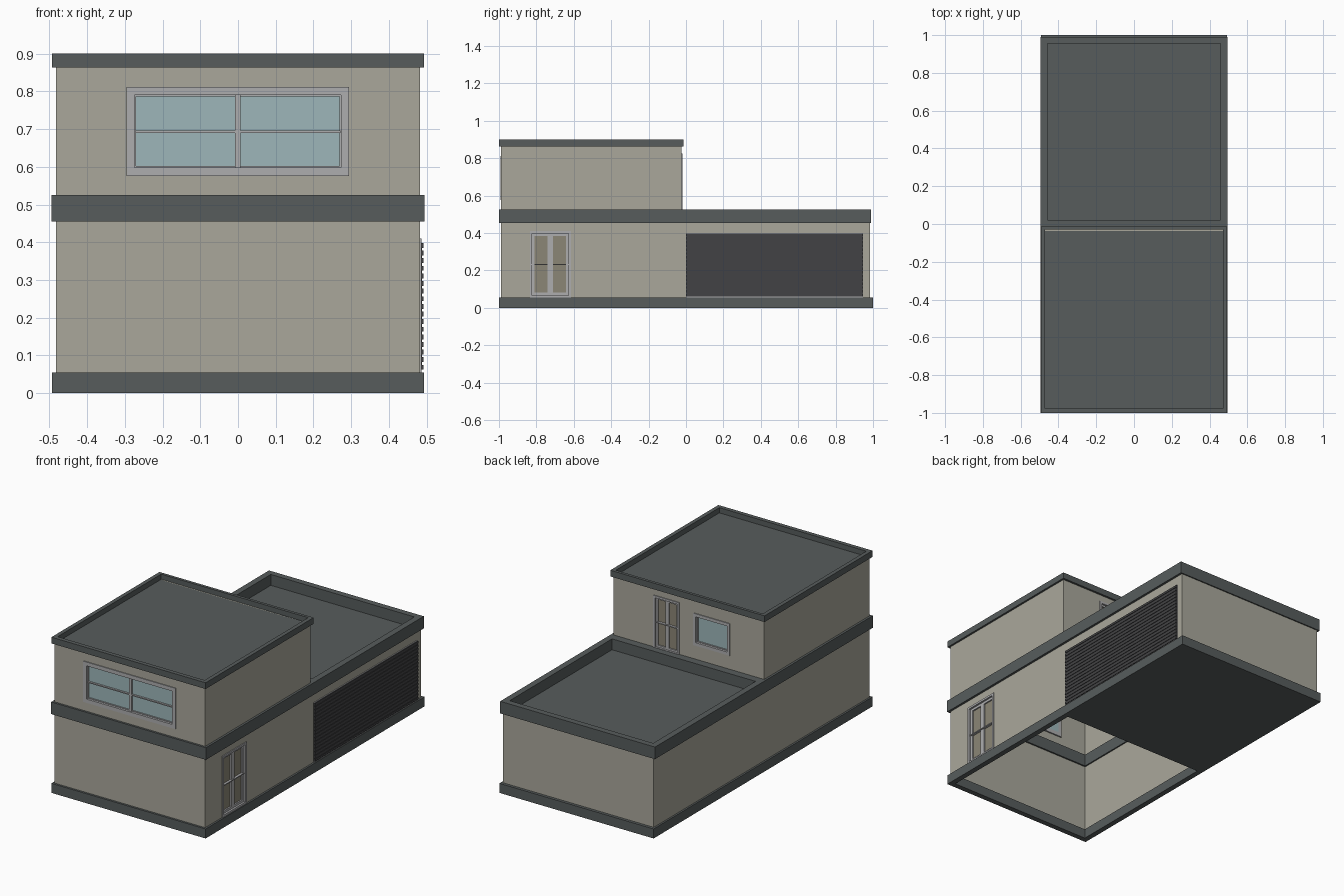
import bpy
import bmesh

if "Cube" in bpy.data.objects:
    bpy.data.objects.remove(bpy.data.objects["Cube"])


def material(name, r, g, b):
    m = bpy.data.materials.new(name)
    m.diffuse_color = (r, g, b, 1)
    m.use_nodes = True
    m.node_tree.nodes["Principled BSDF"].inputs["Base Color"].default_value = m.diffuse_color
    return m


WALL = material("wall_plaster", 0.40, 0.39, 0.33)
TRIM = material("dark_trim", 0.095, 0.108, 0.108)
FRAME = material("grey_frame", 0.42, 0.42, 0.43)
GLASS = material("blue_glass", 0.34, 0.47, 0.49)
PANEL = material("taupe_panel", 0.26, 0.24, 0.18)
SHUTTER = material("shutter_dark", 0.055, 0.055, 0.058)


def place(axis, d, u, v):
    return {"x": (d, u, v), "y": (u, d, v), "z": (u, v, d)}[axis]


def finish(name, bm, mat):
    bmesh.ops.recalc_face_normals(bm, faces=bm.faces)
    me = bpy.data.meshes.new(name)
    bm.to_mesh(me)
    bm.free()
    me.materials.append(mat)
    ob = bpy.data.objects.new(name, me)
    bpy.context.collection.objects.link(ob)
    return ob


def slab(name, axis, d0, d1, rect, mat):
    """Box: a rectangle (u0, v0, u1, v1) given depth along an axis."""
    bm = bmesh.new()
    u0, v0, u1, v1 = rect
    a, b = place(axis, d0, u0, v0), place(axis, d1, u1, v1)
    bmesh.ops.create_cube(bm, size=1)
    for v in bm.verts:
        v.co = [b[i] if v.co[i] > 0 else a[i] for i in range(3)]
    return finish(name, bm, mat)


def ring(name, axis, d0, d1, outer, inner, mat):
    """Rectangular plate with a rectangular opening."""
    bm = bmesh.new()
    loops = []
    for (u0, v0, u1, v1), d in ((outer, d0), (outer, d1), (inner, d1), (inner, d0)):
        pts = ((u0, v0), (u1, v0), (u1, v1), (u0, v1))
        loops.append([bm.verts.new(place(axis, d, u, v)) for u, v in pts])
    for i in range(4):
        a, b = loops[i], loops[(i + 1) % 4]
        for j in range(4):
            k = (j + 1) % 4
            bm.faces.new((a[j], a[k], b[k], b[j]))
    return finish(name, bm, mat)


def inset(r, t):
    return (r[0] + t, r[1] + t, r[2] - t, r[3] - t)


def window(name, axis, face, out, rect, border, pane):
    """Framed pane set back into a wall; out is the outward direction."""
    hole = inset(rect, border)
    ring(name + "_frame", axis, face - out * 0.02, face + out * 0.005, rect, hole, FRAME)
    ring(name + "_bead", axis, face - out * 0.018, face - out * 0.008, hole,
         inset(hole, 0.004), FRAME)
    slab(name + "_pane", axis, face - out * 0.019, face - out * 0.014, hole, pane)


def bar(name, axis, face, out, rect):
    slab(name, axis, face - out * 0.016, face - out * 0.003, rect, FRAME)


def double_door(name, axis, face, out, rect):
    """Two-leaf door with a tall pane in each leaf and a cross bar."""
    u0, v0, u1, v1 = rect
    mid, w = (u0 + u1) / 2, (u1 - u0)
    window(name, axis, face, out, rect, 0.012, PANEL)
    hole = inset(rect, 0.012)
    for side, a, b in (("left", hole[0], mid), ("right", mid, hole[2])):
        leaf = (a, hole[1], b, hole[3])
        ring(name + "_" + side + "_leaf", axis, face - out * 0.017, face - out * 0.006,
             leaf, inset(leaf, w * 0.065), FRAME)
    z = (v0 + v1) / 2
    slab(name + "_cross_bar", axis, face - out * 0.015, face,
         (hole[0], z - 0.003, hole[2], z + 0.003), FRAME)


X, T = 0.482, 0.012            # wall face and thickness
YF, YB, YU = -0.988, 0.983, -0.025   # front, rear and upper rear wall faces
Z0, Z1, Z2, Z3 = 0.04, 0.46, 0.52, 0.87

# Openings
side_door = (-0.835, 0.055, -0.615, 0.41)
front_win = (-0.296, 0.576, 0.295, 0.812)
back_door = (0.06, 0.515, 0.225, 0.825)
back_win = (-0.265, 0.605, -0.03, 0.79)

# Ground floor walls
slab("lower_front_wall", "y", YF, YF + T, (-X, Z0, X, Z1), WALL)
slab("lower_back_wall", "y", YB - T, YB, (-X, Z0, X, Z1), WALL)
slab("lower_left_wall", "x", -X, -X + T, (YF, Z0, YB, Z1), WALL)
slab("garage_side_wall", "x", X - T, X, (0, Z0, YB, Z1), WALL)
ring("lower_right_wall", "x", X - T, X, (YF, Z0, 0, Z1), inset(side_door, 0.005), WALL)
slab("partition_wall", "y", -0.012, 0, (-X + T, Z0, X - T, Z1), WALL)

# Upper floor walls
ring("upper_front_wall", "y", YF, YF + T, (-X, Z1, X, Z3), inset(front_win, 0.005), WALL)
for s, n in ((-1, "left"), (1, "right")):
    slab("upper_" + n + "_wall", "x", s * X, s * (X - T), (YF, Z1, YU, Z3), WALL)
ring("upper_back_wall_door_half", "y", YU - T, YU, (0.015, Z1, X, Z3),
     inset(back_door, 0.005), WALL)
ring("upper_back_wall_window_half", "y", YU - T, YU, (-X, Z1, 0.015, Z3),
     inset(back_win, 0.005), WALL)

# Base: open skirting under the front half, solid floor under the garage
ring("base_skirting", "z", 0, 0.055, (-0.493, -1, 0.493, 0),
     (-0.462, -0.969, 0.462, -0.012), TRIM)
slab("garage_floor", "z", 0, 0.055, (-0.493, 0, 0.493, 1), TRIM)

# Middle band and rear parapet
ring("middle_band", "z", 0.455, 0.525, (-0.495, -1, 0.495, -0.01),
     (-0.462, -0.967, 0.462, -0.04), TRIM)
ring("rear_parapet", "z", 0.455, 0.525, (-0.495, -0.01, 0.495, 0.99),
     (-0.459, 0.02, 0.459, 0.955), TRIM)
slab("rear_roof", "z", 0.452, 0.462, (-0.475, 0, 0.475, 0.975), TRIM)

# Upper parapet and roof
ring("upper_parapet", "z", 0.864, 0.9, (-0.493, -1, 0.493, -0.013),
     (-0.47, -0.976, 0.47, -0.03), TRIM)
slab("upper_roof", "z", 0.862, 0.87, (-0.48, -0.985, 0.48, -0.027), TRIM)

# Front window with cross bars
window("front_window", "y", YF, -1, front_win, 0.022, GLASS)
bar("front_window_mullion", "y", YF, -1, (-0.008, 0.595, 0.007, 0.795))
bar("front_window_cross_bar", "y", YF, -1, (-0.272, 0.69, 0.272, 0.696))

# Back window and doors
window("back_window", "y", YU, 1, back_win, 0.018, GLASS)
double_door("side_door", "x", X, 1, side_door)
double_door("back_door", "y", YU, 1, back_door)

# Garage shutter: backing frame with a stack of slats
slab("shutter_backing", "x", X - 0.005, 0.487, (0.002, 0.055, 0.946, 0.40), FRAME)
slab("shutter_sheet", "x", 0.484, 0.4885, (0, 0.062, 0.945, 0.398), SHUTTER)
slat = slab("shutter_slats", "x", 0.485, 0.4915, (0, 0.062, 0.945, 0.075), SHUTTER)
stack = slat.modifiers.new("stack", "ARRAY")
stack.count = 17
stack.use_relative_offset = False
stack.use_constant_offset = True
stack.constant_offset_displace = (0, 0, 0.0202)
